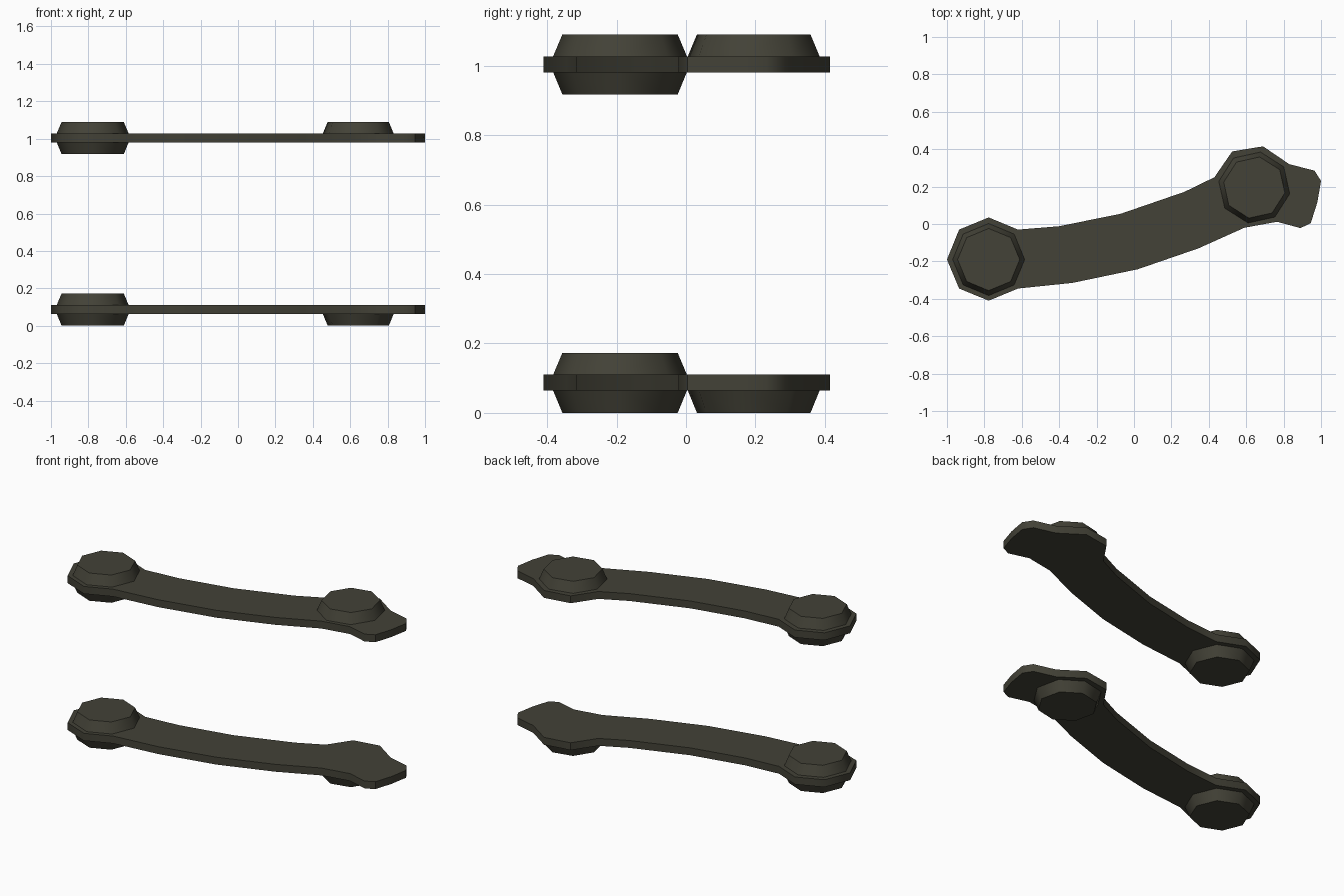
import bpy, bmesh, math

if "Cube" in bpy.data.objects:
    bpy.data.objects.remove(bpy.data.objects["Cube"])

olive = bpy.data.materials.new("dark olive")
olive.diffuse_color = (0.056, 0.054, 0.038, 1)
olive.use_nodes = True
olive.node_tree.nodes["Principled BSDF"].inputs["Base Color"].default_value = olive.diffuse_color

# Plan outline of the curved arm with its rounded ends
OUTLINE = [(-1, -.19), (-.935, -.345), (-.777, -.41), (-.62, -.345), (-.33, -.315),
           (.02, -.242), (.345, -.13), (.59, -.02), (.765, .012), (.89, -.022),
           (.945, .005), (.98, .115), (1, .23), (.965, .285), (.83, .32),
           (.69, .415), (.525, .388), (.43, .25), (.27, .172), (-.07, .055),
           (-.40, -.012), (-.62, -.03), (-.777, .035), (-.935, -.03)]
LEFT = (-.777, -.19, 0)
RIGHT = (.643, .195, -10)


def finish(name, bm):
    bmesh.ops.recalc_face_normals(bm, faces=bm.faces)
    mesh = bpy.data.meshes.new(name)
    bm.to_mesh(mesh)
    bm.free()
    mesh.materials.append(olive)
    ob = bpy.data.objects.new(name, mesh)
    bpy.context.collection.objects.link(ob)
    bpy.ops.object.select_all(action='DESELECT')
    ob.select_set(True)
    bpy.context.view_layer.objects.active = ob
    bpy.ops.object.shade_smooth_by_angle(angle=math.radians(46))


def arm(name, z0, z1):
    bm = bmesh.new()
    face = bm.faces.new([bm.verts.new((x, y, z0)) for x, y in OUTLINE])
    new = bmesh.ops.extrude_face_region(bm, geom=[face], use_keep_orig=True)["geom"]
    for v in new:
        if isinstance(v, bmesh.types.BMVert):
            v.co.z = z1
    finish(name, bm)


def pad(name, place, z_base, z_tip):
    # Eight-sided tapered boss
    x, y, turn = place
    bm = bmesh.new()
    rings = []
    for r, z in ((.193, z_base), (.166, z_tip)):
        rings.append([bm.verts.new((x + r * math.cos(math.radians(turn + 45 * i)),
                                    y + r * math.sin(math.radians(turn + 45 * i)), z))
                      for i in range(8)])
    for ring in rings:
        bm.faces.new(ring)
    for i in range(8):
        j = (i + 1) % 8
        bm.faces.new((rings[0][i], rings[0][j], rings[1][j], rings[1][i]))
    finish(name, bm)


# Two stacked arms; the right-hand boss points outward/upward on one, down on the other
for label, base, right_up in (("lower", 0, False), ("upper", .917, True)):
    arm(label + "_arm", base + .064, base + .110)
    pad(label + "_left_top_pad", LEFT, base + .109, base + .173)
    pad(label + "_left_bottom_pad", LEFT, base + .065, base)
    if right_up:
        pad(label + "_right_pad", RIGHT, base + .109, base + .173)
    else:
        pad(label + "_right_pad", RIGHT, base + .065, base)
